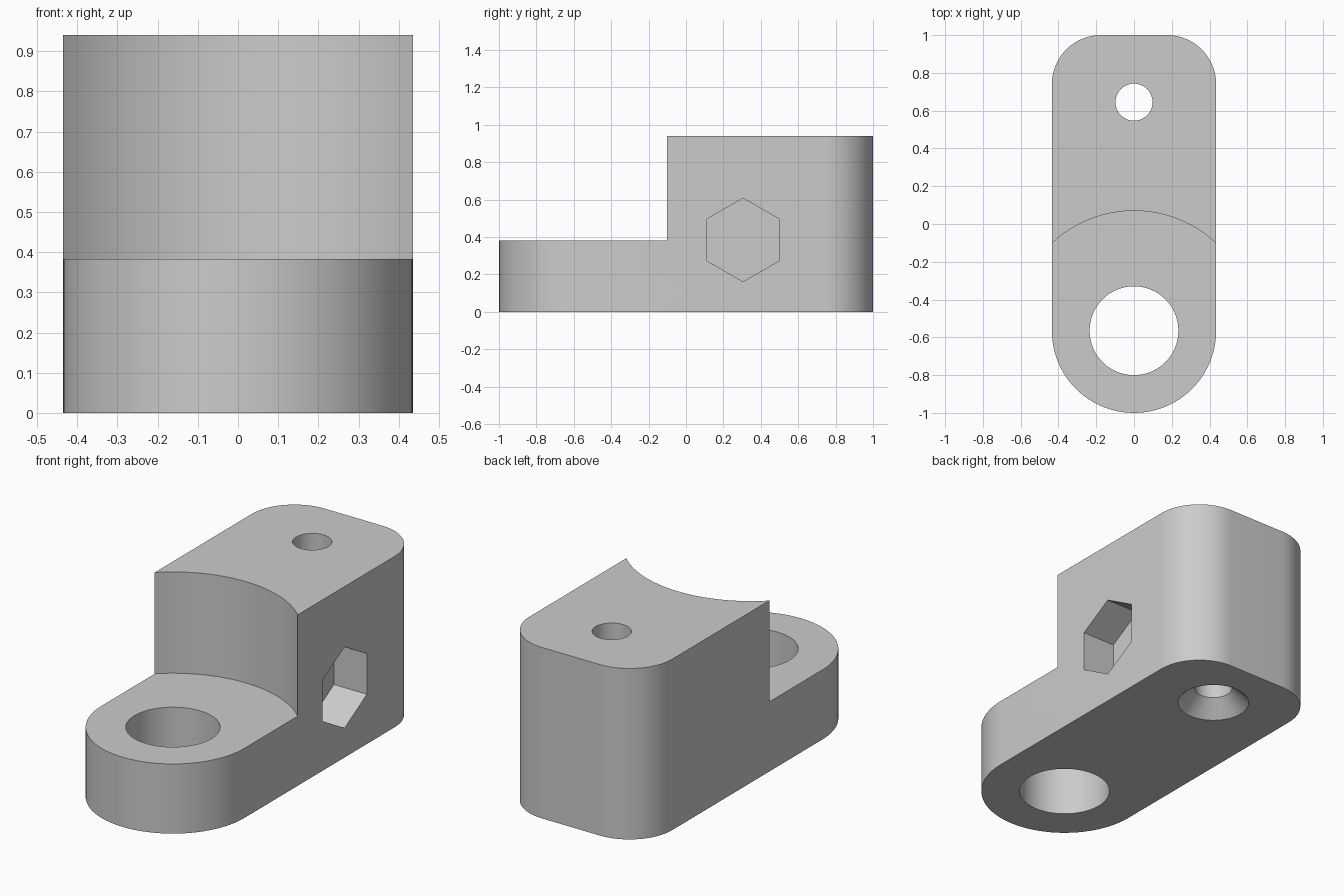
import bpy, bmesh
from math import pi, cos, sin, radians
from mathutils import Matrix

if "Cube" in bpy.data.objects:
    bpy.data.objects.remove(bpy.data.objects["Cube"], do_unlink=True)

HALF_W, HEIGHT, STEP_Z = 0.435, 0.94, 0.383
EYE_Y, PIN_Y, CORNER = -0.565, 0.645, 0.26
BOLT_Y, BOLT_Z, NUT_DEPTH = 0.305, 0.385, 0.2

grey = bpy.data.materials.new("plain grey")
grey.use_nodes = True
colour = (0.6, 0.6, 0.6, 1)
grey.diffuse_color = colour
grey.node_tree.nodes["Principled BSDF"].inputs["Base Color"].default_value = colour


def add_object(name, bm):
    mesh = bpy.data.meshes.new(name)
    bmesh.ops.recalc_face_normals(bm, faces=bm.faces)
    bm.to_mesh(mesh)
    bm.free()
    mesh.materials.append(grey)
    obj = bpy.data.objects.new(name, mesh)
    bpy.context.collection.objects.link(obj)
    return obj


def arc(cx, cy, r, start, end, steps):
    angles = [radians(start + (end - start) * i / steps) for i in range(steps + 1)]
    return [(cx + r * cos(a), cy + r * sin(a)) for a in angles]


def cut(body, name, r_low, r_high, low, high, y, z=None, sides=96):
    """Subtract a cylinder or cone: upright, or along x when z is given."""
    bm = bmesh.new()
    bmesh.ops.create_cone(bm, cap_ends=True, segments=sides, radius1=r_low,
                          radius2=r_high, depth=high - low)
    bm.transform(Matrix.Translation((0, 0, (low + high) / 2)))
    if z is not None:
        # A vertex of the hexagon points up after this turn
        bm.transform(Matrix.Rotation(pi / 2, 4, "Y") @ Matrix.Rotation(pi / 2, 4, "Z")
                     @ Matrix.Rotation(pi / 2, 4, "Z"))
    tops = [v.co.z for v in bm.verts]
    if sides == 6 and max(tops) < r_low * 0.95:
        bm.transform(Matrix.Rotation(pi / 6, 4, "X"))
    bm.transform(Matrix.Translation((0, y, z or 0)))
    cutter = add_object(name, bm)
    cutter.hide_render = True
    mod = body.modifiers.new(name, "BOOLEAN")
    mod.operation, mod.solver, mod.object = "DIFFERENCE", "EXACT", cutter
    bpy.context.view_layer.objects.active = body
    bpy.ops.object.modifier_apply(modifier=mod.name)
    bpy.data.objects.remove(cutter, do_unlink=True)


# Body: rounded front end, two rounded back corners
outline = arc(0, EYE_Y, HALF_W, 180, 360, 48)
outline += arc(HALF_W - CORNER, 1 - CORNER, CORNER, 0, 90, 20)
outline += arc(CORNER - HALF_W, 1 - CORNER, CORNER, 90, 180, 20)
bm = bmesh.new()
base = bm.faces.new([bm.verts.new((x, y, 0)) for x, y in outline])
ext = bmesh.ops.extrude_face_region(bm, geom=[base])
top = [g for g in ext["geom"] if isinstance(g, bmesh.types.BMVert)]
bmesh.ops.translate(bm, verts=top, vec=(0, 0, HEIGHT))
body = add_object("clamp_block", bm)

# Curved step, large eye, pin hole with countersink underneath
cut(body, "step_cutter", 0.635, 0.635, STEP_Z, 1.2, EYE_Y, sides=128)
cut(body, "eye_cutter", 0.235, 0.235, -0.2, 1.2, EYE_Y)
cut(body, "pin_cutter", 0.098, 0.098, -0.2, 1.2, PIN_Y)
cut(body, "countersink_cutter", 0.205, 0.098, -0.02, 0.087, PIN_Y)

# Cross bolt hole with a hexagonal nut pocket on the +x side
cut(body, "bolt_cutter", 0.14, 0.14, -0.7, 0.7, BOLT_Y, BOLT_Z)
cut(body, "nut_cutter", 0.223, 0.223, HALF_W - NUT_DEPTH, 0.7, BOLT_Y, BOLT_Z, sides=6)

bpy.ops.object.select_all(action="DESELECT")
body.select_set(True)
bpy.context.view_layer.objects.active = body
bpy.ops.object.shade_smooth_by_angle(angle=radians(30))
